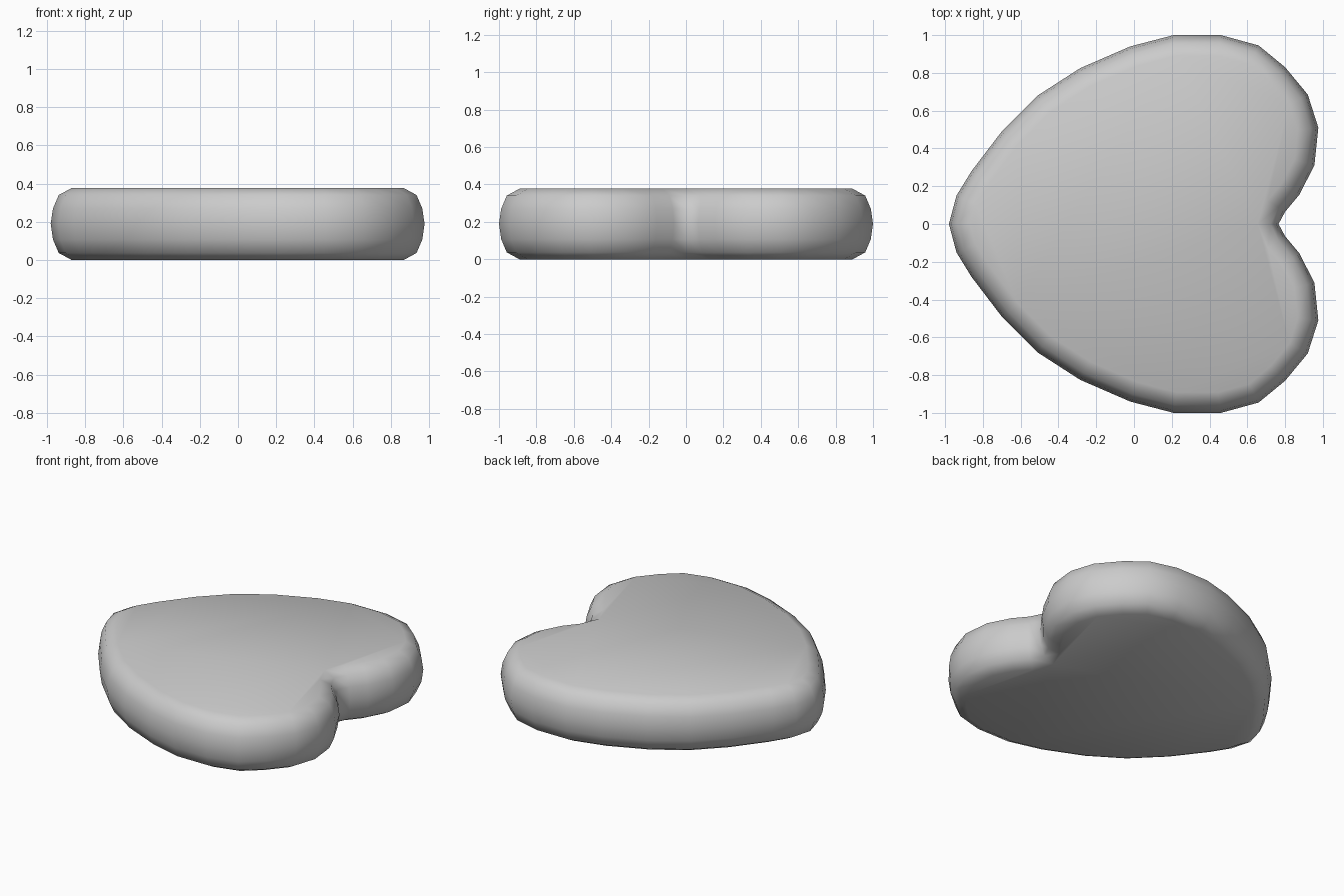
import bpy, bmesh
from mathutils import Vector

if "Cube" in bpy.data.objects:
    bpy.data.objects.remove(bpy.data.objects["Cube"])

# Half outline of the heart, from the pointed tip round the lobe to the notch
half = [(-0.98, 0), (-0.94, 0.15), (-0.86, 0.28), (-0.70, 0.49), (-0.51, 0.68),
        (-0.285, 0.825), (-0.02, 0.94), (0.21, 1.0), (0.46, 1.0), (0.66, 0.945),
        (0.80, 0.83), (0.92, 0.685), (0.976, 0.51), (0.955, 0.31),
        (0.875, 0.155), (0.80, 0.065), (0.765, 0)]
outline = [Vector(p) for p in half]
outline += [Vector((x, -y)) for x, y in half[-2:0:-1]]
n = len(outline)

# Rounded edge: (inset, height)
edge = [(0.11, 0), (0.042, 0.037), (0.012, 0.107), (0, 0.19),
        (0.012, 0.27), (0.042, 0.34), (0.11, 0.377)]


def inward(i):
    a = (outline[i] - outline[i - 1]).normalized()
    b = (outline[(i + 1) % n] - outline[i]).normalized()
    t = (a + b).normalized()
    return Vector((t.y, -t.x))


# Heart body: stacked rings closed by flat caps
bm = bmesh.new()
rings = []
for inset, z in edge:
    pts = [outline[i] + inward(i) * inset for i in range(n)]
    rings.append([bm.verts.new((p.x, p.y, z)) for p in pts])
for lo, hi in zip(rings, rings[1:]):
    for i in range(n):
        j = (i + 1) % n
        bm.faces.new((lo[i], lo[j], hi[j], hi[i]))
bm.faces.new(rings[0])
bm.faces.new(rings[-1])
bmesh.ops.recalc_face_normals(bm, faces=bm.faces[:])
for f in bm.faces:
    f.smooth = True

mesh = bpy.data.meshes.new("heart")
bm.to_mesh(mesh)
bm.free()
heart = bpy.data.objects.new("heart", mesh)
bpy.context.collection.objects.link(heart)
